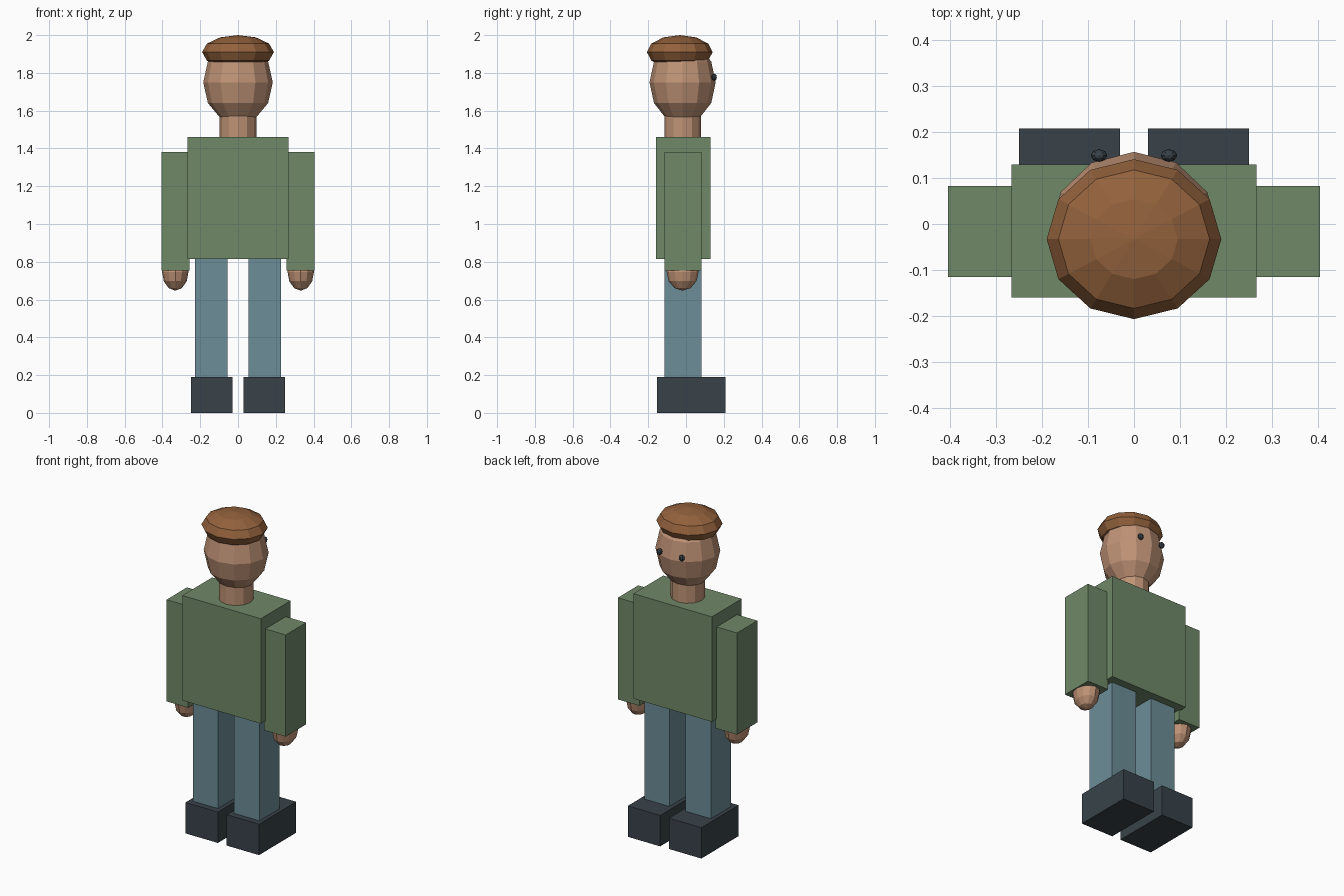
import bpy, bmesh
from mathutils import Matrix

if "Cube" in bpy.data.objects:
    bpy.data.objects.remove(bpy.data.objects["Cube"])


def material(name, rgb):
    m = bpy.data.materials.new(name)
    m.diffuse_color = (*rgb, 1)
    m.use_nodes = True
    m.node_tree.nodes["Principled BSDF"].inputs["Base Color"].default_value = m.diffuse_color
    return m


GREEN = material("jumper_green", (0.16, 0.25, 0.14))
BLUE = material("trouser_blue", (0.15, 0.27, 0.31))
DARK = material("dark_slate", (0.04, 0.055, 0.068))
SKIN = material("skin", (0.52, 0.29, 0.18))
BROWN = material("hat_brown", (0.29, 0.12, 0.045))


def finish(bm, name, mat):
    mesh = bpy.data.meshes.new(name)
    bm.to_mesh(mesh)
    bm.free()
    mesh.materials.append(mat)
    ob = bpy.data.objects.new(name, mesh)
    bpy.context.collection.objects.link(ob)


def placed(centre, size):
    return Matrix.Translation(centre) @ Matrix.Diagonal((*size, 1))


def box(name, x, y, z, mat):
    """Block spanning the (low, high) pairs x, y and z."""
    spans = (x, y, z)
    bm = bmesh.new()
    bmesh.ops.create_cube(bm, size=1, matrix=placed(
        [(a + b) / 2 for a, b in spans], [abs(b - a) for a, b in spans]))
    finish(bm, name, mat)


def ball(name, centre, radii, mat, segments=12, rings=6):
    """Flat-faced ellipsoid."""
    bm = bmesh.new()
    bmesh.ops.create_uvsphere(bm, u_segments=segments, v_segments=rings,
                              radius=1, matrix=placed(centre, radii))
    finish(bm, name, mat)


# Torso
box("torso", (-0.267, 0.267), (-0.16, 0.13), (0.815, 1.46), GREEN)

# Neck
bm = bmesh.new()
bmesh.ops.create_cone(bm, cap_ends=True, segments=12, radius1=0.097, radius2=0.097,
                      depth=0.16, matrix=Matrix.Translation((0, -0.018, 1.53)))
finish(bm, "neck", SKIN)

# Head and flattened hat
ball("head", (0, -0.018, 1.75), (0.184, 0.175, 0.22), SKIN)
ball("hat", (0, -0.033, 1.91), (0.19, 0.174, 0.09), BROWN)

# Paired parts
for side, s in (("left", -1), ("right", 1)):
    box(side + "_arm", (s * 0.258, s * 0.405), (-0.115, 0.083), (0.755, 1.38), GREEN)
    ball(side + "_hand", (s * 0.332, -0.018, 0.747), (0.07, 0.085, 0.1), SKIN)
    box(side + "_leg", (s * 0.055, s * 0.227), (-0.115, 0.081), (0.185, 0.82), BLUE)
    box(side + "_shoe", (s * 0.03, s * 0.25), (-0.153, 0.208), (0, 0.19), DARK)
    ball(side + "_eye", (s * 0.076, 0.149, 1.777), (0.018, 0.014, 0.019), DARK, 8, 6)
